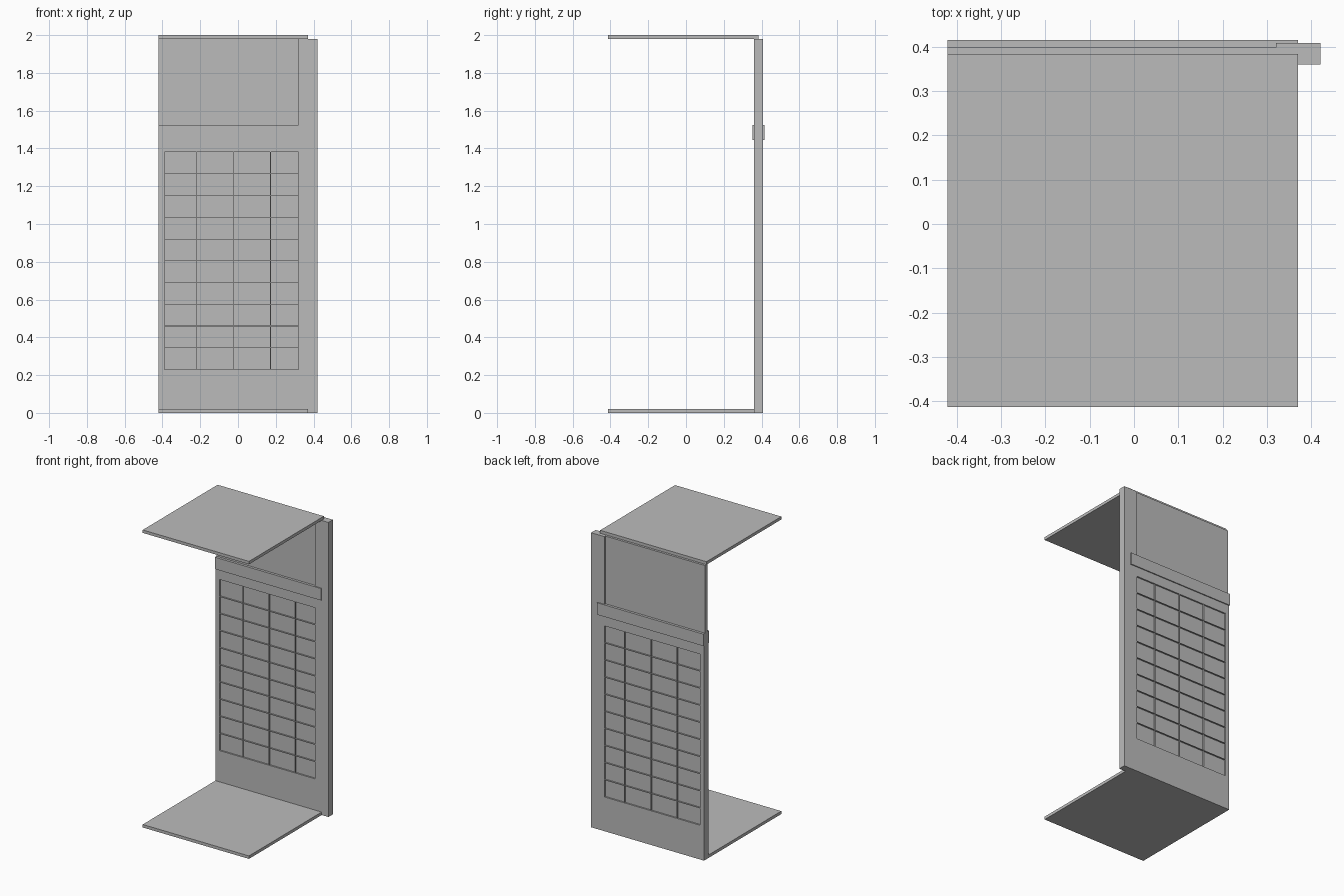
import bpy

default = bpy.data.objects.get("Cube")
if default:
    bpy.data.objects.remove(default, do_unlink=True)

grey = bpy.data.materials.new("plain_grey")
grey.use_nodes = True
grey.diffuse_color = (0.5, 0.5, 0.5, 1)
grey.node_tree.nodes["Principled BSDF"].inputs["Base Color"].default_value = (0.5, 0.5, 0.5, 1)


def box(name, xs, ys, zs):
    """Axis-aligned box from its x, y and z ranges."""
    bpy.ops.mesh.primitive_cube_add(size=1)
    ob = bpy.context.object
    ob.name = name
    ranges = (xs, ys, zs)
    for v in ob.data.vertices:
        v.co = [a if c < 0 else b for c, (a, b) in zip(v.co, ranges)]
    ob.data.materials.append(grey)
    return ob


LEFT, RIGHT, STILE = -0.42, 0.42, 0.32
FRONT, BACK = 0.36, 0.408
PANEL_FRONT, PANEL_BACK = 0.37, 0.398
GRID_LEFT, GRID_LOW, GRID_HIGH = -0.39, 0.23, 1.38
RAIL_LOW, RAIL_HIGH, TOP = 1.445, 1.525, 1.98

# Wall slab, recessed on both faces for the upper and lower panels
wall = box("wall", (LEFT, RIGHT), (FRONT, BACK), (0, TOP))
sides = {"front": (FRONT - 0.1, PANEL_FRONT), "back": (PANEL_BACK, BACK + 0.1)}
for side, ys in sides.items():
    for part, xs, zs in (("upper", (LEFT - 0.1, STILE), (RAIL_HIGH, TOP + 0.1)),
                         ("lower", (GRID_LEFT, STILE), (GRID_LOW, GRID_HIGH))):
        cutter = box(f"{side}_{part}_recess_cutter", xs, ys, zs)
        cutter.hide_render = True
        cutter.hide_viewport = True
        mod = wall.modifiers.new(cutter.name, "BOOLEAN")
        mod.operation = "DIFFERENCE"
        mod.solver = "EXACT"
        mod.object = cutter
bpy.context.view_layer.objects.active = wall
for mod in list(wall.modifiers):
    bpy.ops.object.modifier_apply(modifier=mod.name)
for ob in list(bpy.data.objects):
    if ob.name.endswith("_recess_cutter"):
        bpy.data.objects.remove(ob, do_unlink=True)

# Middle rail, slightly proud of both faces
box("middle_rail", (LEFT, 0.37), (0.353, 0.415), (RAIL_LOW, RAIL_HIGH))

# Roof and floor boards
box("roof_board", (LEFT, 0.37), (-0.412, 0.383), (TOP, 2))
box("floor_board", (LEFT, 0.37), (-0.412, FRONT), (0, 0.02))

# Thin dividers across the lower panel, reaching both wall faces
HALF = 0.0015
for i in range(3):
    x = -0.218 + 0.195 * i
    box(f"upright_divider_{i + 1}", (x - HALF, x + HALF), (FRONT, BACK), (GRID_LOW, GRID_HIGH))
rows = 10
for i in range(1, rows):
    z = GRID_LOW + (GRID_HIGH - GRID_LOW) * i / rows
    box(f"level_divider_{i}", (GRID_LEFT, STILE), (FRONT, BACK), (z - HALF, z + HALF))
